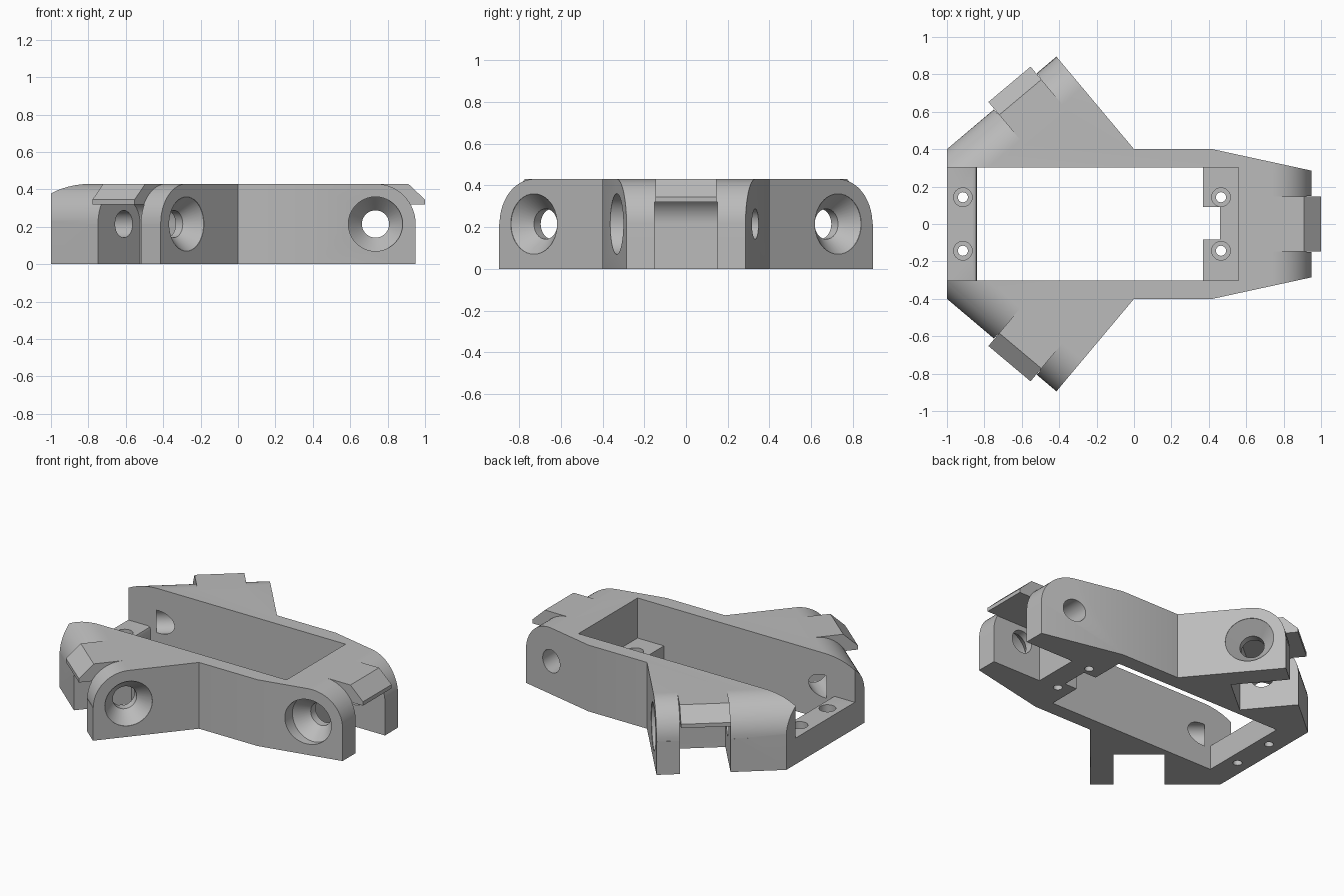
import bpy, bmesh
from math import sin, cos, pi, radians, sqrt
from mathutils import Matrix, Vector

if "Cube" in bpy.data.objects:
    bpy.data.objects.remove(bpy.data.objects["Cube"], do_unlink=True)

TOP = 0.43            # full height
PIVOT = (0.735, 0.215)  # hinge axis in each arm: reach, height
REACH = 0.95          # end of each arm
SLOT = 0.15           # half width of the hinge slot

grey = bpy.data.materials.new("plain grey")
grey.use_nodes = True
grey.diffuse_color = (0.5, 0.5, 0.5, 1)
grey.node_tree.nodes["Principled BSDF"].inputs["Base Color"].default_value = (0.5, 0.5, 0.5, 1)


def frame(a, b, c, origin=(0, 0, 0)):
    """Matrix that maps local axes to the given world directions."""
    m = Matrix((a, b, c)).transposed().to_4x4()
    m.translation = Vector(origin)
    return m


def loft(name, rings, matrix):
    """Solid through a stack of equal-sized vertex rings."""
    bm = bmesh.new()
    loops = [[bm.verts.new(matrix @ Vector(p)) for p in ring] for ring in rings]
    n = len(loops[0])
    for low, high in zip(loops, loops[1:]):
        for i in range(n):
            j = (i + 1) % n
            bm.faces.new((low[i], low[j], high[j], high[i]))
    bm.faces.new(loops[0])
    bm.faces.new(loops[-1])
    bmesh.ops.recalc_face_normals(bm, faces=bm.faces)
    mesh = bpy.data.meshes.new(name)
    bm.to_mesh(mesh)
    bm.free()
    mesh.materials.append(grey)
    obj = bpy.data.objects.new(name, mesh)
    bpy.context.collection.objects.link(obj)
    return obj


def prism(name, points, low, high, matrix=Matrix()):
    return loft(name, [[(a, b, c) for a, b in points] for c in (low, high)], matrix)


def lathe(name, profile, matrix, sides=40):
    """Round solid about the local third axis from (radius, position) pairs."""
    turns = [2 * pi * i / sides for i in range(sides)]
    return loft(name, [[(r * cos(t), r * sin(t), c) for t in turns] for r, c in profile], matrix)


def arc(radius, start, end, steps=16):
    angles = [radians(start + (end - start) * i / steps) for i in range(steps + 1)]
    return [(PIVOT[0] + radius * cos(t), PIVOT[1] + radius * sin(t)) for t in angles]


def combine(target, tool, operation="DIFFERENCE"):
    mod = target.modifiers.new(operation.lower(), "BOOLEAN")
    mod.operation, mod.solver, mod.object = operation, "EXACT", tool
    bpy.context.view_layer.objects.active = target
    bpy.ops.object.modifier_apply(modifier=mod.name)
    bpy.data.objects.remove(tool, do_unlink=True)


# Arm frames: reach, height, sideways (positive towards the countersunk cheek)
turn = radians(130)
arms = [frame((1, 0, 0), (0, 0, 1), (0, -1, 0))]
for side in (1, -1):
    across = Vector((sin(turn), -cos(turn) * side, 0))
    arms.append(frame((cos(turn), sin(turn) * side, 0), (0, 0, 1), across, across * -0.03))

# Body plan, mirrored front to back
half = [(REACH, 0.285), (0.42, 0.4), (0, 0.4), (-0.415, 0.895), (-1, 0.4)]
body = prism("hinged_frame", half + [(x, -y) for x, y in reversed(half)], 0, TOP)

corner = arc(0.215, 90, 0) + [(1.2, PIVOT[1]), (1.2, 0.6), (PIVOT[0], 0.6)]
stop = [(0.7, 0.3), (1, 0.3), (1, 0.345), (0.91, TOP), (0.7, TOP)]
slot_radius = 0.135
roof = 0.32
slot_arc = [p for p in arc(slot_radius, 90, 180) if p[1] < roof - 0.003]
roof_x = PIVOT[0] - sqrt(slot_radius ** 2 - (roof - PIVOT[1]) ** 2)
slot = [(1.2, roof), (roof_x, roof)] + slot_arc + [(PIVOT[0] - slot_radius, -0.1), (1.2, -0.1)]
bore = [(0.073, -0.385), (0.073, 0.2), (0.145, 0.285), (0.145, 0.6)]

for arm in arms:
    # Rounded arm end, overhanging stop, hinge slot and pin bore
    combine(body, prism("end_cutter", corner, -0.68, 0.4, arm))
    combine(body, prism("stop", stop, -0.147, 0.147, arm), "UNION")
    combine(body, prism("slot_cutter", slot, -SLOT, SLOT, arm))
    pin = arm @ Matrix.Translation((*PIVOT, 0))
    combine(body, lathe("bore_cutter", bore, pin))

# Central well, leaving a low bar at one end and a shelf at the other
LEDGE = 0.17
well = [(-1.2, 0.6), (0.56, 0.6), (0.56, LEDGE), (0.37, LEDGE), (0.37, -0.1), (-0.84, -0.1),
        (-0.84, 0.15), (-0.846, 0.164), (-0.86, LEDGE), (-1.2, LEDGE)]
combine(body, prism("well_cutter", well, -0.303, 0.303, frame((1, 0, 0), (0, 0, 1), (0, 1, 0))))
notch = [(0.3, -0.083), (0.46, -0.083), (0.46, 0.09), (0.3, 0.09)]
combine(body, prism("notch_cutter", notch, -0.1, 0.25))

# Counterbored screw holes
screw = [(0.027, -0.1), (0.027, 0.12), (0.05, 0.12), (0.05, 0.22)]
for x in (-0.915, 0.465):
    for y in (-0.143, 0.143):
        combine(body, lathe("screw_cutter", screw, Matrix.Translation((x, y, 0)), 24))

bpy.ops.object.select_all(action="DESELECT")
body.select_set(True)
bpy.context.view_layer.objects.active = body
bpy.ops.object.shade_smooth_by_angle(angle=radians(25))
